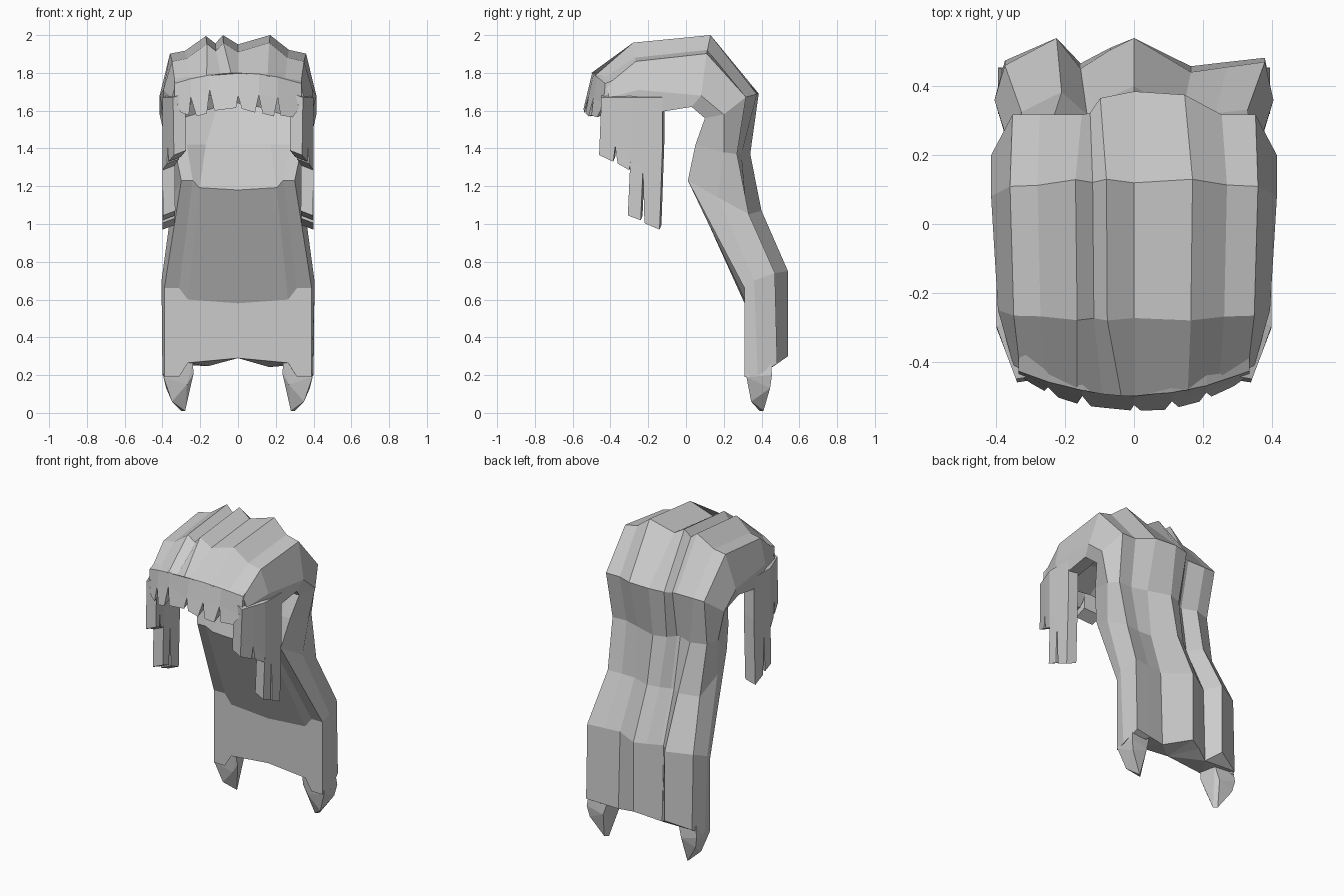
import bpy, bmesh, math
from mathutils import Vector

cube = bpy.data.objects.get("Cube")
if cube:
    bpy.data.objects.remove(cube)

hair_mat = bpy.data.materials.new("hair_grey")
hair_mat.use_nodes = True
GREY = (0.6, 0.6, 0.6, 1)
hair_mat.diffuse_color = GREY
hair_mat.node_tree.nodes["Principled BSDF"].inputs["Base Color"].default_value = GREY


def finish(name, bm):
    bmesh.ops.recalc_face_normals(bm, faces=bm.faces)
    mesh = bpy.data.meshes.new(name)
    bm.to_mesh(mesh)
    bm.free()
    mesh.materials.append(hair_mat)
    obj = bpy.data.objects.new(name, mesh)
    bpy.context.collection.objects.link(obj)


# Fold patterns across the width: (x, depth below the ridge)
BROW = [(x, .8 * x * x) for x in (-.36, -.28, -.18, -.10, -.04, 0, .17, .27, .36)]
CROWN = [(-.36, .10), (-.28, .085), (-.17, .005), (-.12, .045), (-.08, 0),
         (0, .05), (.17, 0), (.27, .08), (.36, .10)]
NAPE = [(-.36, .07), (-.28, .07), (-.155, .07), (-.13, .065), (-.10, .02),
        (0, 0), (.15, .01), (.26, .07), (.36, .07)]
TAIL = [(-.375, .08), (-.225, 0), (-.155, .09), (-.14, .08), (-.07, .035),
        (0, 0), (.165, .10), (.27, .085), (.38, .07)]

# Stations from brow to tail end: ridge y, z, outward angle, pattern, pattern to
# blend to, blend, width | side xyz | edge xyz | inner y, z, shoulder fraction
HEAD = [
    (-.50, 1.80, 140, BROW, BROW, 0, .92, (.35, -.41, 1.67), (.345, -.39, 1.58), (-.40, 1.70, .68)),
    (-.28, 1.96, 98, CROWN, CROWN, 0, .97, (.395, -.25, 1.71), (.395, -.22, 1.58), (-.25, 1.81, .68)),
    (.13, 2.00, 78, CROWN, CROWN, 0, 1, (.415, .08, 1.68), (.40, .03, 1.62), (.06, 1.82, .65)),
    (.385, 1.69, 15, NAPE, NAPE, 0, .98, (.415, .2, 1.58), (.37, .10, 1.56), (.19, 1.64, .3)),
]
BACK = [
    (.34, 1.37, 0, NAPE, TAIL, .4, .92, (.37, .2, 1.38), (.34, .05, 1.42), (.1, 1.42, .5)),
    (.40, 1.07, 15, NAPE, TAIL, .75, .88, (.345, .17, 1.14), (.30, .01, 1.23), (.04, 1.18, .68)),
    (.54, .75, 8, TAIL, TAIL, 0, 1, (.405, .36, .70), (.39, .31, .66), (.31, .58, .68)),
    (.54, .30, 35, TAIL, TAIL, 0, 1, (.40, .38, .20), (.39, .31, .19), (.31, .29, .68)),
]


def ring(cy, cz, angle, pat_a, pat_b, t, w, side, edge, inner):
    a = math.radians(angle)
    pts = []
    for (xa, da), (xb, db) in zip(pat_a, pat_b):
        d = da + (db - da) * t
        pts.append(((xa + (xb - xa) * t) * w, cy - d * math.cos(a), cz - d * math.sin(a)))
    ex, ey, ez = edge
    iy, iz, frac = inner
    shoulder = (ex * frac, ey + (iy - ey) * .75, ez + (iz - ez) * .75)
    half = [side, edge, (ex * .8, ey, ez), shoulder]
    pts += half + [(0, iy, iz)]
    pts += [(-x, y, z) for x, y, z in reversed(half)]
    return pts


# Main shell: crown, back and tail as one loft
bm = bmesh.new()
rings = [[bm.verts.new(p) for p in ring(*s)] for s in HEAD + BACK]
n = len(rings[0])
for r0, r1 in zip(rings, rings[1:]):
    for i in range(n):
        j = (i + 1) % n
        bm.faces.new((r0[i], r0[j], r1[j], r1[i]))
caps = [bm.faces.new(rings[0]), bm.faces.new(rings[-1])]
bmesh.ops.triangulate(bm, faces=caps)
finish("hair_shell", bm)


def comb(name, bounds, tips, top, place, offset):
    """Band with hanging strands. bounds: (u, notch z) between strands;
    tips: (u, z, u, z) of each strand end; offset: thickness vector."""
    bm = bmesh.new()
    vert = lambda u, z: bm.verts.new(place(u, z))
    upper = [vert(u, top(u)) for u, z in bounds]
    notch = [vert(u, z) for u, z in bounds]
    for i, (ul, zl, ur, zr) in enumerate(tips):
        bm.faces.new((upper[i], notch[i], notch[i + 1], upper[i + 1]))
        bm.faces.new((notch[i], vert(ul, zl), vert(ur, zr), notch[i + 1]))
    rim = [e for e in bm.edges if e.is_boundary]
    front = list(bm.faces)
    back = {v: bm.verts.new(v.co + Vector(offset)) for v in list(bm.verts)}
    for f in front:
        bm.faces.new([back[v] for v in reversed(f.verts)])
    for e in rim:
        v, w = e.verts
        bm.faces.new((v, w, back[w], back[v]))
    finish(name, bm)


# Fringe: short blunt teeth hanging from the brow
def fringe_top(x):
    return 1.80 - .5 * x * x


def fringe_place(x, z):
    drop = (fringe_top(x) - z) / .2
    return (x, -.497 + .62 * x * x - drop * (.048 - .25 * x * x), z)


comb("fringe",
     [(-.335, 1.63), (-.25, 1.67), (-.15, 1.71), (0, 1.68), (.11, 1.68), (.21, 1.67), (.335, 1.63)],
     [(-.30, 1.59, -.26, 1.575), (-.22, 1.57, -.165, 1.585), (-.125, 1.60, -.01, 1.615),
      (.02, 1.61, .09, 1.59), (.13, 1.585, .19, 1.57), (.225, 1.575, .29, 1.565)],
     fringe_top, fringe_place, (0, .075, .03))

# Long locks hanging in front of the ears
for s, label in ((1, "left"), (-1, "right")):
    comb(f"{label}_side_locks",
         [(-.45, 1.62), (-.375, 1.41), (-.295, 1.33), (-.228, 1.29), (-.125, 1.40)],
         [(-.46, 1.365, -.385, 1.33), (-.362, 1.32, -.30, 1.285),
          (-.308, 1.045, -.24, 1.02), (-.22, 1.005, -.14, .97)],
         lambda y: 1.67,
         lambda y, z: (s * (.40 + min(0, y + .30) * .38), y, z),
         (-s * .065, .01, .025))

    # Pointed lock ends below the tail
    bm = bmesh.new()
    for x, y, z in [(.385, .32, .27), (.24, .32, .27), (.385, .45, .27), (.25, .44, .27),
                    (.395, .32, .19), (.395, .455, .20), (.235, .33, .21), (.27, .33, .15),
                    (.28, .45, .17), (.37, .335, .15), (.38, .445, .13),
                    (.28, .39, .01), (.35, .345, .06), (.30, .41, .01)]:
        bm.verts.new((s * x, y, z))
    hull = bmesh.ops.convex_hull(bm, input=bm.verts)
    bmesh.ops.delete(bm, geom=[v for v in hull["geom_interior"]
                               if isinstance(v, bmesh.types.BMVert)], context='VERTS')
    finish(f"{label}_tail_tip", bm)
